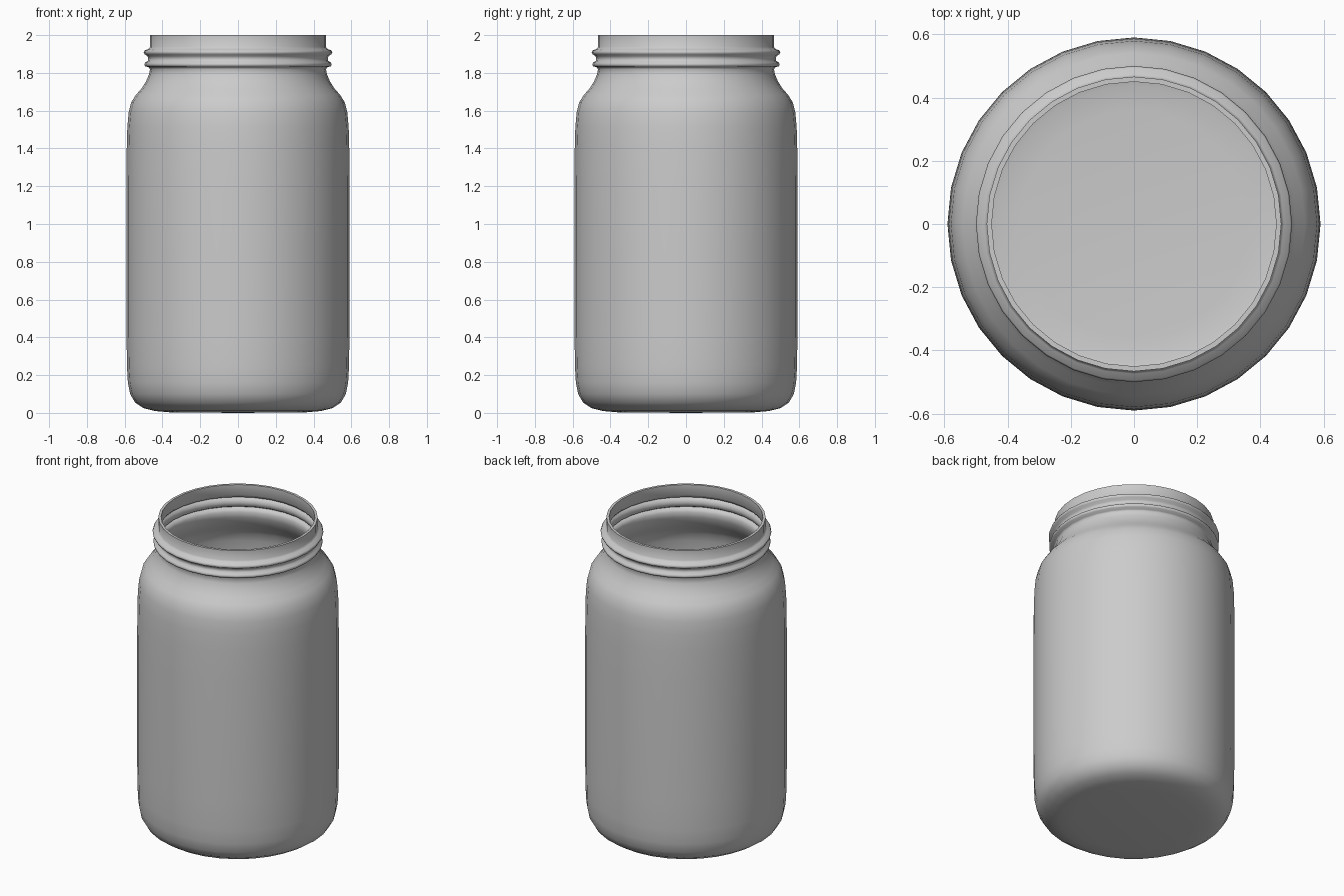
import bpy, bmesh
from math import sin, cos, pi

if "Cube" in bpy.data.objects:
    bpy.data.objects.remove(bpy.data.objects["Cube"])

SEGMENTS = 32

# outer profile (radius, height) from base to rim
profile = [
    (0.36, 0.003), (0.44, 0.01), (0.50, 0.025), (0.545, 0.055), (0.571, 0.10),
    (0.583, 0.16), (0.588, 0.25), (0.59, 0.42), (0.59, 1.20), (0.589, 1.40),
    (0.586, 1.51), (0.579, 1.59), (0.565, 1.645), (0.541, 1.683), (0.511, 1.717),
    (0.487, 1.755), (0.472, 1.79), (0.466, 1.82),
    # two thread ridges
    (0.472, 1.829), (0.491, 1.835), (0.496, 1.845), (0.491, 1.855),
    (0.477, 1.864), (0.475, 1.877), (0.479, 1.889),
    (0.495, 1.899), (0.50, 1.909), (0.495, 1.919), (0.474, 1.926),
    # lip
    (0.466, 1.937), (0.466, 2.0),
]

# jar skin: lathe the profile and close the base
bm = bmesh.new()
rings = [[bm.verts.new((r * cos(2 * pi * j / SEGMENTS), r * sin(2 * pi * j / SEGMENTS), z))
          for j in range(SEGMENTS)] for r, z in profile]
for low, high in zip(rings, rings[1:]):
    for j in range(SEGMENTS):
        k = (j + 1) % SEGMENTS
        bm.faces.new((low[j], low[k], high[k], high[j]))
centre = bm.verts.new((0, 0, 0))
for j in range(SEGMENTS):
    bm.faces.new((centre, rings[0][(j + 1) % SEGMENTS], rings[0][j]))
mesh = bpy.data.meshes.new("jar")
bm.to_mesh(mesh)
bm.free()
jar = bpy.data.objects.new("jar", mesh)
bpy.context.collection.objects.link(jar)

# glass wall thickness, inwards
wall = jar.modifiers.new("wall", 'SOLIDIFY')
wall.thickness = 0.016
wall.offset = -1
bpy.context.view_layer.objects.active = jar
jar.select_set(True)
bpy.ops.object.modifier_apply(modifier="wall")
bpy.ops.object.shade_smooth_by_angle(angle=1.0)
